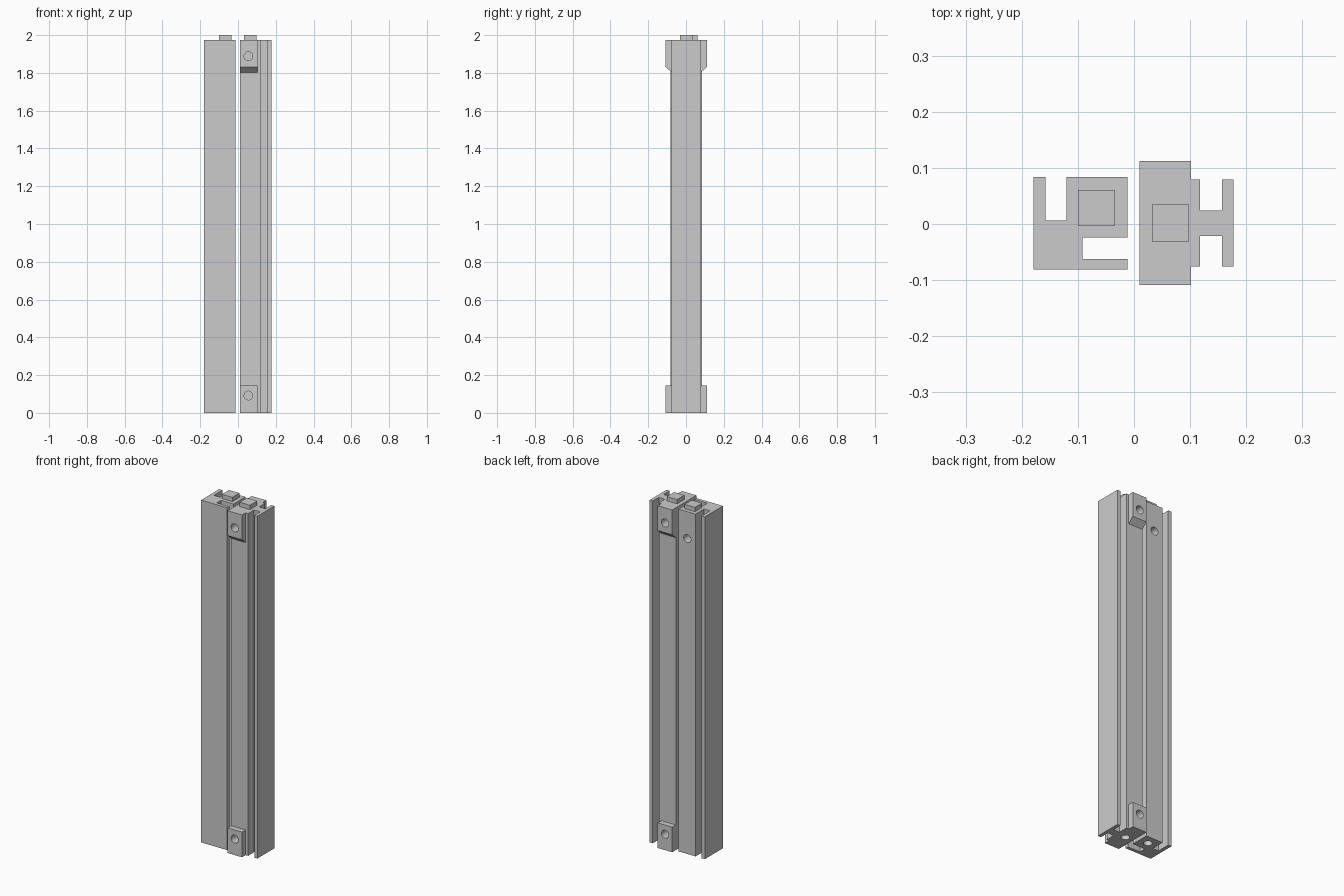
import bpy, bmesh
from mathutils import Matrix, Vector

if "Cube" in bpy.data.objects:
    bpy.data.objects.remove(bpy.data.objects["Cube"])

metal = bpy.data.materials.new("plain_grey")
metal.diffuse_color = (0.6, 0.6, 0.6, 1)
metal.use_nodes = True
metal.node_tree.nodes["Principled BSDF"].inputs["Base Color"].default_value = metal.diffuse_color


def make_object(name, bm):
    bmesh.ops.recalc_face_normals(bm, faces=bm.faces)
    mesh = bpy.data.meshes.new(name)
    bm.to_mesh(mesh)
    bm.free()
    mesh.materials.append(metal)
    ob = bpy.data.objects.new(name, mesh)
    bpy.context.collection.objects.link(ob)
    return ob


def extrude(name, points, vector):
    """Closed outline swept along a vector."""
    bm = bmesh.new()
    face = bm.faces.new([bm.verts.new(p) for p in points])
    swept = bmesh.ops.extrude_face_region(bm, geom=[face])["geom"]
    bmesh.ops.translate(bm, vec=vector, verts=[v for v in swept if isinstance(v, bmesh.types.BMVert)])
    return make_object(name, bm)


def box(name, x0, x1, y0, y1, z0, z1):
    return extrude(name, [(x0, y0, z0), (x1, y0, z0), (x1, y1, z0), (x0, y1, z0)], (0, 0, z1 - z0))


def drill(targets, centre, axis, radius=0.023, depth=0.05):
    """Blind round hole, open on both sides of the surface point."""
    bm = bmesh.new()
    turn = Vector(axis).to_track_quat('Z', 'Y').to_matrix().to_4x4()
    bmesh.ops.create_cone(bm, cap_ends=True, segments=32, radius1=radius, radius2=radius,
                          depth=2 * depth, matrix=Matrix.Translation(centre) @ turn)
    cutter = make_object("hole_cutter", bm)
    cutter.hide_render = True
    for ob in targets:
        mod = ob.modifiers.new("hole", 'BOOLEAN')
        mod.operation = 'DIFFERENCE'
        mod.solver = 'EXACT'
        mod.object = cutter
        bpy.context.view_layer.objects.active = ob
        bpy.ops.object.modifier_apply(modifier=mod.name)
    bpy.data.objects.remove(cutter)


TOP = 1.975

# Left post: square section with two slots
left_outline = [(-0.179, -0.081), (-0.012, -0.081), (-0.012, -0.062), (-0.092, -0.062),
                (-0.092, -0.024), (-0.012, -0.024), (-0.012, 0.084), (-0.12, 0.084),
                (-0.12, 0.006), (-0.158, 0.006), (-0.158, 0.084), (-0.179, 0.084)]
left_post = extrude("left_post", [(x, y, 0) for x, y in left_outline], (0, 0, TOP))

# Right post: block, web and outer flange
right_outline = [(0.01, -0.076), (0.118, -0.076), (0.118, -0.021), (0.157, -0.021),
                 (0.157, -0.076), (0.177, -0.076), (0.177, 0.079), (0.157, 0.079),
                 (0.157, 0.024), (0.118, 0.024), (0.118, 0.079), (0.01, 0.079)]
right_post = extrude("right_post", [(x, y, 0) for x, y in right_outline], (0, 0, TOP))

# Pegs on the tops
box("left_peg", -0.1, -0.034, -0.003, 0.061, TOP, 2.0)
box("right_peg", 0.032, 0.098, -0.031, 0.035, TOP, 2.0)

# Mounting pads at both ends of the right post, front and back
for side, inner, outer, direction in (("front", -0.076, -0.109, -1), ("back", 0.079, 0.112, 1)):
    upper = extrude("upper_pad_" + side,
                    [(0.01, inner, 1.803), (0.01, outer, 1.832), (0.01, outer, TOP), (0.01, inner, TOP)],
                    (0.092, 0, 0))
    lower = box("lower_pad_" + side, 0.01, 0.102, min(inner, outer), max(inner, outer), 0, 0.145)
    drill([upper, right_post], (0.055, outer, 1.888), (0, direction, 0))
    drill([lower, right_post], (0.055, outer, 0.092), (0, direction, 0))

# Hole in the back of the left post and holes in the undersides
drill([left_post], (-0.067, 0.084, 1.82), (0, 1, 0))
drill([left_post], (-0.067, 0.03, 0), (0, 0, -1))
drill([right_post], (0.06, 0.002, 0), (0, 0, -1))

# Smooth hole walls, keep edges sharp
for ob in bpy.context.scene.objects:
    ob.select_set(True)
bpy.context.view_layer.objects.active = left_post
bpy.ops.object.shade_smooth_by_angle()
